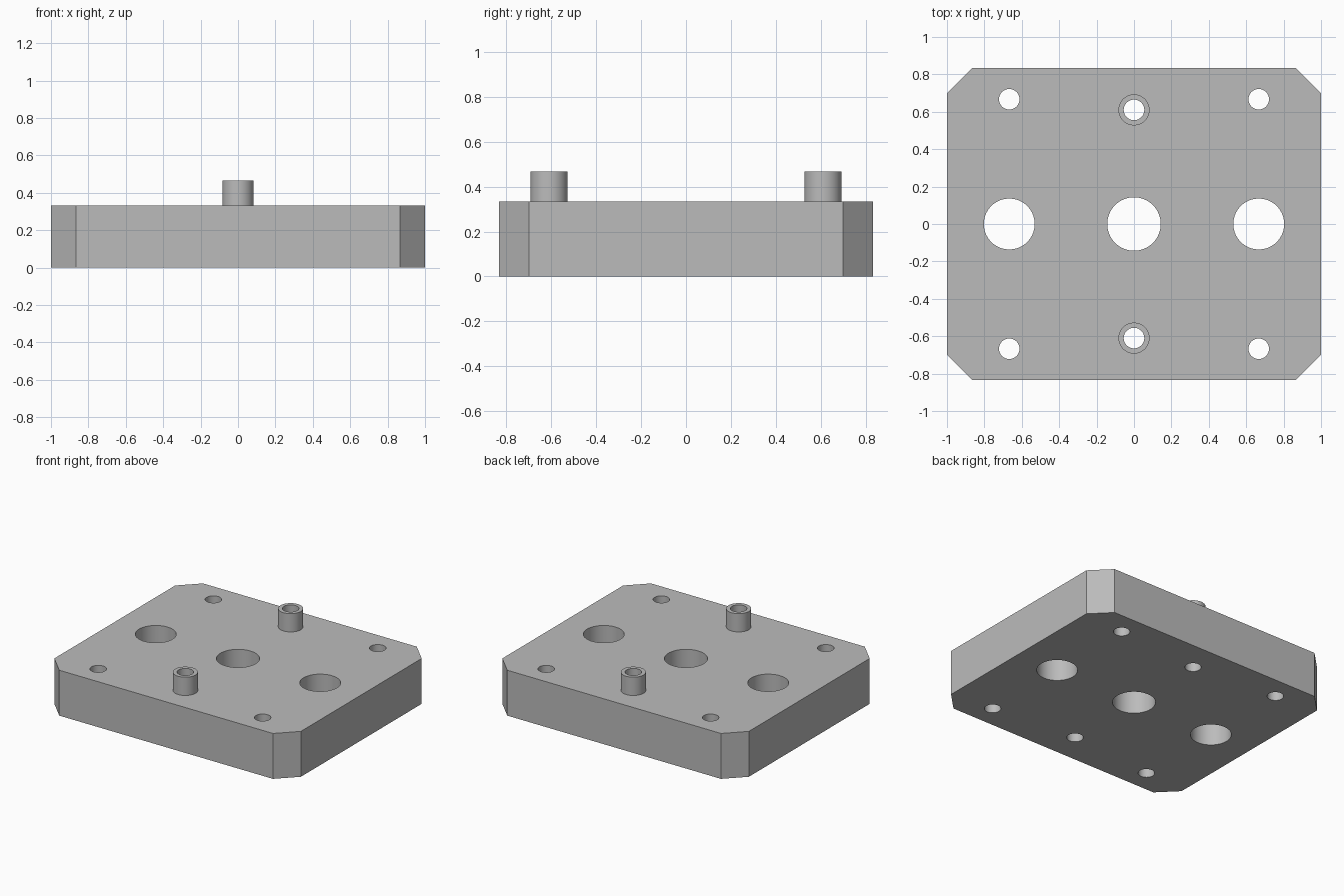
import bpy, bmesh
from math import pi, radians
from mathutils import Vector

if "Cube" in bpy.data.objects:
    bpy.data.objects.remove(bpy.data.objects["Cube"], do_unlink=True)

HALF_X, HALF_Y, TOP = 1.0, 0.833, 0.333
CHAMFER = 0.133
SEGMENTS = 64
BOLT_R, BOSS_R, BOSS_TOP, BOSS_Y = 0.055, 0.083, 0.467, 0.61

grey = bpy.data.materials.new("plain grey")
grey.use_nodes = True
colour = (0.5, 0.5, 0.5, 1)
grey.diffuse_color = colour
grey.node_tree.nodes["Principled BSDF"].inputs["Base Color"].default_value = colour


def make_object(name, bm):
    bmesh.ops.recalc_face_normals(bm, faces=bm.faces)
    mesh = bpy.data.meshes.new(name)
    bm.to_mesh(mesh)
    bm.free()
    mesh.materials.append(grey)
    obj = bpy.data.objects.new(name, mesh)
    bpy.context.collection.objects.link(obj)
    return obj


def select_only(obj):
    bpy.ops.object.select_all(action="DESELECT")
    obj.select_set(True)
    bpy.context.view_layer.objects.active = obj


def shade(obj):
    select_only(obj)
    bpy.ops.object.shade_smooth_by_angle(angle=radians(30))


# Plate: rectangular block with its four upright corners chamfered
bm = bmesh.new()
bmesh.ops.create_cube(bm, size=1)
bmesh.ops.scale(bm, vec=(2 * HALF_X, 2 * HALF_Y, TOP), verts=bm.verts)
bmesh.ops.translate(bm, vec=(0, 0, TOP / 2), verts=bm.verts)
uprights = [e for e in bm.edges
            if abs(e.verts[0].co.z - e.verts[1].co.z) > TOP / 2]
bmesh.ops.bevel(bm, geom=uprights, offset=CHAMFER, segments=1, affect="EDGES")
plate = make_object("plate", bm)

# Through holes: corner bolts, boss bores, and a row of three large bores
holes = [(x, y, BOLT_R) for x in (-0.667, 0.667) for y in (-0.667, 0.667)]
holes += [(0, y, BOLT_R) for y in (-BOSS_Y, BOSS_Y)]
holes += [(-0.667, 0, 0.136), (0, 0, 0.143), (0.667, 0, 0.136)]
bm = bmesh.new()
for x, y, r in holes:
    made = bmesh.ops.create_cone(bm, cap_ends=True, segments=SEGMENTS,
                                 radius1=r, radius2=r, depth=1)
    bmesh.ops.translate(bm, vec=(x, y, TOP / 2), verts=made["verts"])
cutter = make_object("hole_cutter", bm)
cutter.hide_render = True

cut = plate.modifiers.new("holes", "BOOLEAN")
cut.operation = "DIFFERENCE"
cut.solver = "EXACT"
cut.object = cutter
select_only(plate)
bpy.ops.object.modifier_apply(modifier=cut.name)
bpy.data.objects.remove(cutter, do_unlink=True)
shade(plate)

# Hollow bosses: lathed tubes, open where they meet the plate
for name, y in (("front_boss", -BOSS_Y), ("back_boss", BOSS_Y)):
    bm = bmesh.new()
    profile = [(BOLT_R, TOP), (BOLT_R, BOSS_TOP), (BOSS_R, BOSS_TOP), (BOSS_R, TOP)]
    verts = [bm.verts.new((r, 0, z)) for r, z in profile]
    edges = [bm.edges.new(pair) for pair in zip(verts, verts[1:])]
    bmesh.ops.spin(bm, geom=verts + edges, cent=(0, 0, 0), axis=(0, 0, 1),
                   angle=2 * pi, steps=SEGMENTS)
    bmesh.ops.remove_doubles(bm, verts=bm.verts, dist=0.0001)
    # Point every face away from the middle of the tube wall
    bm.normal_update()
    mid_r, mid_z = (BOLT_R + BOSS_R) / 2, (TOP + BOSS_TOP) / 2
    boss = make_object(name, bm)
    flip = []
    for face in boss.data.polygons:
        flat = Vector((face.center.x, face.center.y, 0)).normalized()
        core = flat * mid_r + Vector((0, 0, mid_z))
        if face.normal.dot(face.center - core) < 0:
            flip.append(face)
    for face in flip:
        face.flip()
    boss.location.y = y
    shade(boss)
